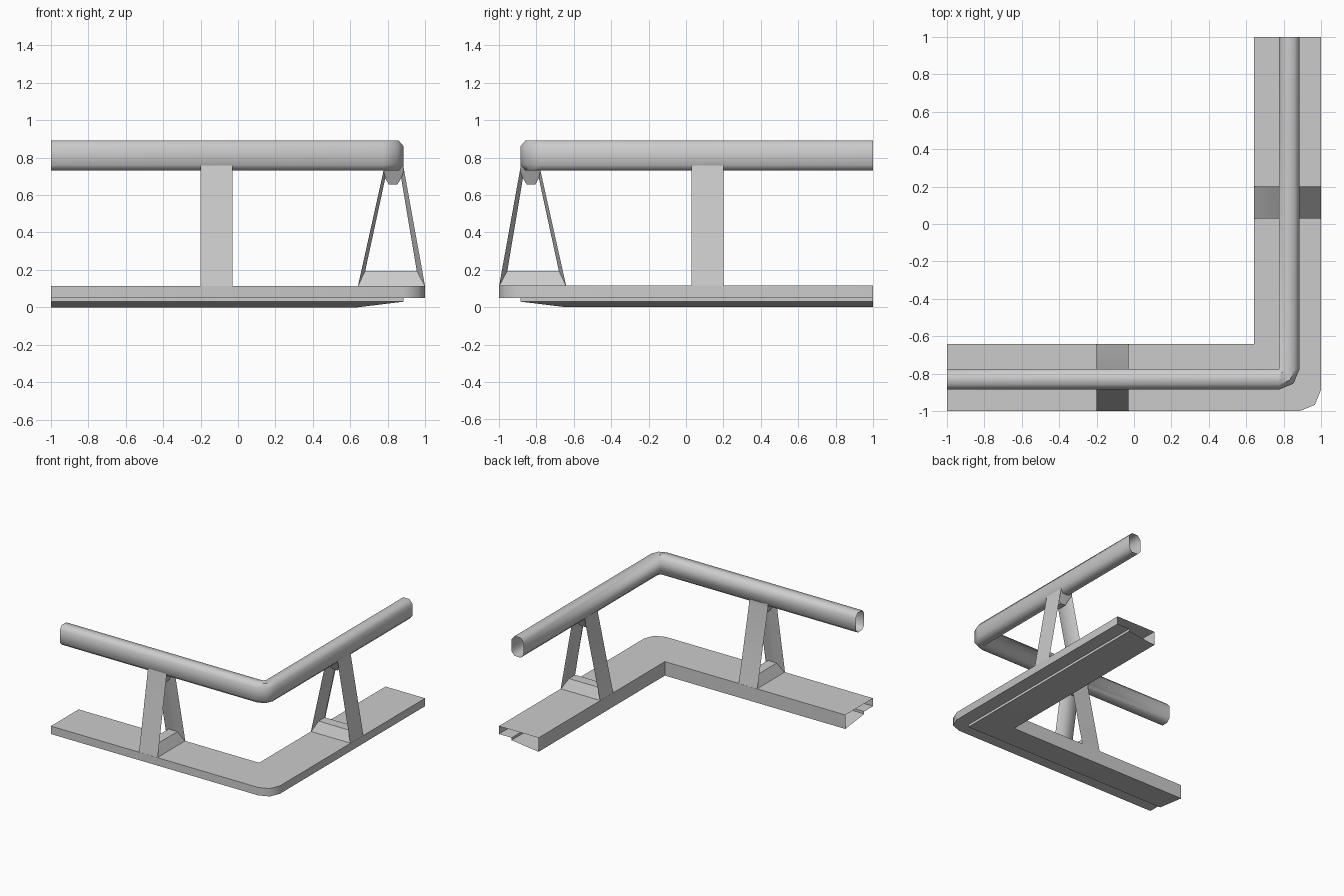
import bpy, bmesh, math

if "Cube" in bpy.data.objects:
    bpy.data.objects.remove(bpy.data.objects["Cube"])


def front_leg(s, d, z):
    return (s, -1 + d, z)


def right_leg(s, d, z):
    # front leg reflected across the corner diagonal
    return (1 - d, -s, z)


def finish(name, bm, flip_check=True):
    bmesh.ops.remove_doubles(bm, verts=bm.verts, dist=0.0005)
    bmesh.ops.recalc_face_normals(bm, faces=bm.faces)
    mesh = bpy.data.meshes.new(name)
    bm.to_mesh(mesh)
    bm.free()
    ob = bpy.data.objects.new(name, mesh)
    bpy.context.collection.objects.link(ob)
    bpy.ops.object.select_all(action='DESELECT')
    ob.select_set(True)
    bpy.context.view_layer.objects.active = ob
    bpy.ops.object.shade_smooth_by_angle(angle=math.radians(50))
    return ob


def corner_sweep(name, profile, pivot):
    """Sweep a (depth, height) profile round the corner, open at both ends.
    Points outside the pivot depth get a two-segment rounded corner."""
    bm = bmesh.new()
    rows = []
    for d, z in profile:
        r = max(0, pivot - d)
        c = 1 - max(pivot, d)
        k = r * math.sqrt(0.5)
        pts = [front_leg(-1, d, z), front_leg(c, d, z), (c + k, -c - k, z),
               right_leg(c, d, z), right_leg(-1, d, z)]
        rows.append([bm.verts.new(p) for p in pts])
    for a, b in zip(rows, rows[1:] + rows[:1]):
        for i in range(4):
            bm.faces.new((a[i], b[i], b[i + 1], a[i + 1]))
    return finish(name, bm)


def a_frame(name, place):
    """Triangular post with a bevelled opening through it."""
    outer = [(0.36, 0.11), (0.0, 0.11), (0.112, 0.73),
             (0.117, 0.76), (0.222, 0.76), (0.222, 0.73)]
    inner = [(0.32, 0.195), (0.045, 0.195), (0.128, 0.69),
             (0.148, 0.657), (0.195, 0.657), (0.213, 0.69)]
    s0, s1, inset = -0.2, -0.03, 0.045
    bm = bmesh.new()
    loops = []
    for s, loop in ((s0, outer), (s1, outer), (s1 - inset, inner), (s0 + inset, inner)):
        loops.append([bm.verts.new(place(s, d, z)) for d, z in loop])
    for a, b in zip(loops, loops[1:] + loops[:1]):
        for i in range(6):
            j = (i + 1) % 6
            bm.faces.new((a[i], a[j], b[j], b[i]))
    return finish(name, bm)


# stepped base slab
corner_sweep("base", [(0, 0.115), (0, 0.05), (0.115, 0.05), (0.115, 0.03),
                      (0.36, 0.0), (0.36, 0.115), (0.115, 0.115)], 0.115)

# eight-sided handrail
corner_sweep("handrail", [(0.115, 0.76), (0.115, 0.86), (0.142, 0.892), (0.198, 0.892),
                          (0.225, 0.86), (0.225, 0.76), (0.198, 0.73), (0.142, 0.73)], 0.225)

# one post on each leg
a_frame("front_post", front_leg)
a_frame("right_post", right_leg)
